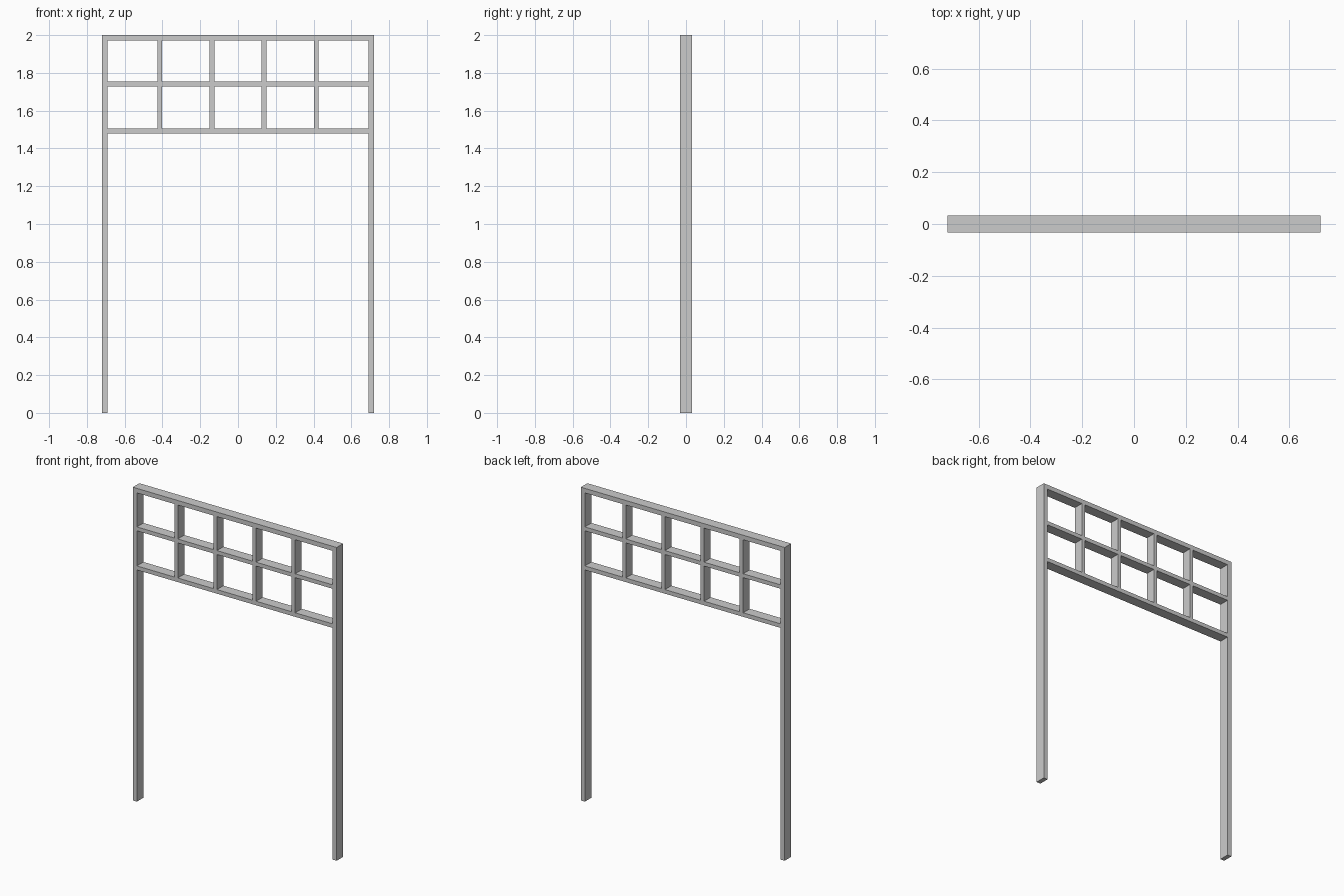
import bpy

if "Cube" in bpy.data.objects:
    bpy.data.objects.remove(bpy.data.objects["Cube"])

DEPTH = 0.066     # common front-to-back depth
OUT, INN = 0.72, 0.691   # outer and inner x of the posts
BAR = 0.025       # thickness of the lattice bars


def box(name, x0, x1, z0, z1):
    bpy.ops.mesh.primitive_cube_add(size=1, location=((x0 + x1) / 2, 0, (z0 + z1) / 2))
    ob = bpy.context.object
    ob.name = name
    ob.scale = (x1 - x0, DEPTH, z1 - z0)
    bpy.ops.object.transform_apply(location=False, rotation=False, scale=True)
    return ob


# Side posts
box("left_post", -OUT, -INN, 0, 2)
box("right_post", INN, OUT, 0, 2)

# Horizontal rails between the posts
rails = {"top_rail": (1.971, 2.0), "middle_rail": (1.729, 1.754), "bottom_rail": (1.479, 1.505)}
for name, (z0, z1) in rails.items():
    box(name, -INN, INN, z0, z1)

# Short uprights dividing each row into five openings
rows = {"lower": (1.505, 1.729), "upper": (1.754, 1.971)}
for row, (z0, z1) in rows.items():
    for i in range(1, 5):
        x = -INN + i * 2 * INN / 5
        box(f"{row}_divider_{i}", x - BAR / 2, x + BAR / 2, z0, z1)
